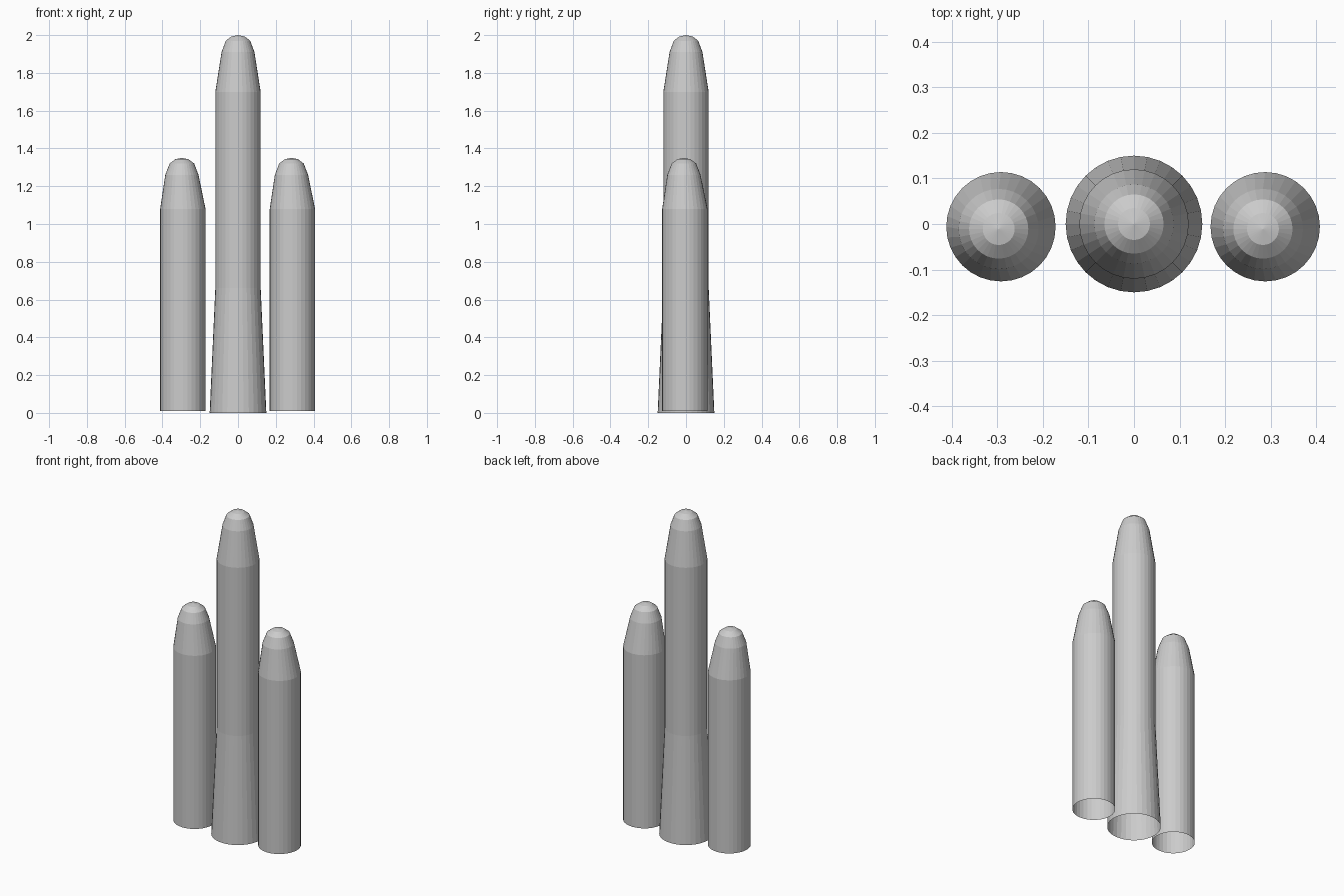
import bpy, bmesh, math

if "Cube" in bpy.data.objects:
    bpy.data.objects.remove(bpy.data.objects["Cube"])

SIDES = 32


def lathe(name, profile, centre=(0, 0)):
    """Open-bottomed shell from (radius, z, sideways shift) rings, closed at the apex."""
    bm = bmesh.new()
    rings = []
    for r, z, shift in profile:
        x0, y0 = centre[0] + shift, centre[1] + shift
        if r == 0:
            rings.append([bm.verts.new((x0, y0, z))])
            continue
        rings.append([bm.verts.new((x0 + r * math.cos(2 * math.pi * i / SIDES),
                                    y0 + r * math.sin(2 * math.pi * i / SIDES), z))
                      for i in range(SIDES)])
    for low, high in zip(rings, rings[1:]):
        for i in range(SIDES):
            j = (i + 1) % SIDES
            if len(high) == 1:
                bm.faces.new((low[i], low[j], high[0]))
            else:
                bm.faces.new((low[i], low[j], high[j], high[i]))
    mesh = bpy.data.meshes.new(name)
    bm.to_mesh(mesh)
    bm.free()
    obj = bpy.data.objects.new(name, mesh)
    bpy.context.collection.objects.link(obj)
    return obj


# Central rocket stage with flared skirt and rounded nose
lathe("core_stage", [(0.15, 0, 0), (0.12, 0.66, 0), (0.12, 1.70, 0), (0.087, 1.91, 0),
                     (0.065, 1.97, 0), (0.035, 1.993, 0), (0, 2.0, 0)])

# Side boosters, their nose tips leaning very slightly off axis
for side, x in (("left", -0.292), ("right", 0.288)):
    lathe(side + "_booster", [(0.12, 0.01, 0), (0.12, 1.08, 0), (0.088, 1.26, -0.005),
                              (0.065, 1.32, -0.005), (0.035, 1.343, -0.005),
                              (0, 1.35, -0.005)], (x, -0.006))
